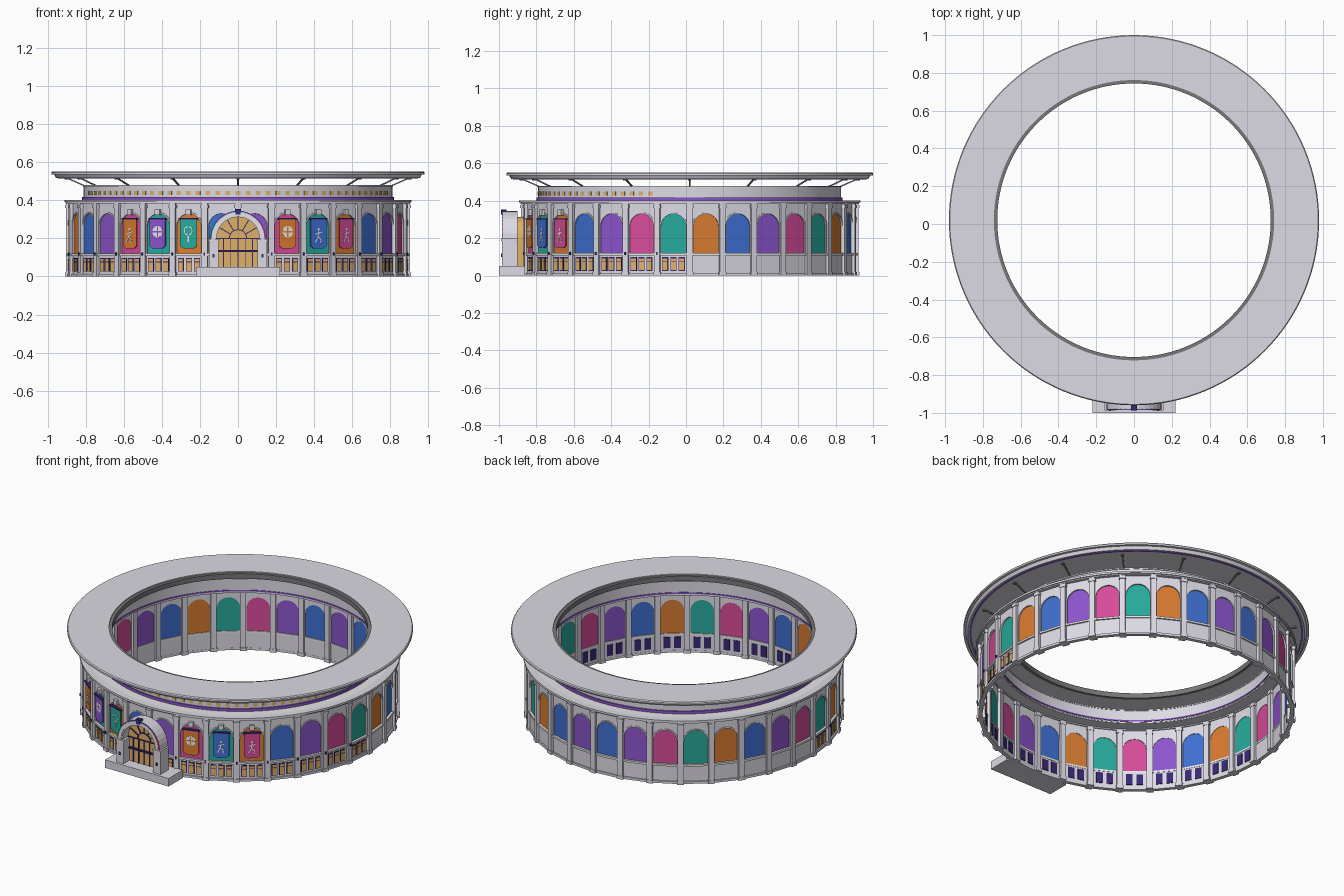
import bpy, bmesh
from math import sin, cos, pi, radians, hypot
from mathutils import Matrix

cube = bpy.data.objects.get("Cube")
if cube:
    bpy.data.objects.remove(cube, do_unlink=True)

CY = 0.02            # centre of the ring in y
BAYS = 32
STEP = 2 * pi / BAYS

COLOURS = {
    "stone": (0.72, 0.70, 0.77), "white": (0.90, 0.89, 0.90), "dark_grey": (0.19, 0.19, 0.20),
    "gold": (0.74, 0.44, 0.14), "indigo": (0.04, 0.02, 0.17), "purple": (0.26, 0.09, 0.61),
    "pink": (0.68, 0.07, 0.32), "teal": (0.02, 0.40, 0.33), "orange": (0.70, 0.20, 0.03),
    "blue": (0.05, 0.16, 0.65)}
NAMES = list(COLOURS)
MATS = []
for name, rgb in COLOURS.items():
    m = bpy.data.materials.new(name)
    m.use_nodes = True
    m.diffuse_color = (*rgb, 1)
    m.node_tree.nodes["Principled BSDF"].inputs["Base Color"].default_value = (*rgb, 1)
    MATS.append(m)

parts = {}


def mesh_for(part):
    return parts.setdefault(part, bmesh.new())


def prism(part, mat, pts, r0, r1, a=0.0):
    """Extrude an (x, z) outline between radii r0 and r1, turned by a from the front."""
    bm = mesh_for(part)
    M = Matrix.Translation((0, CY, 0)) @ Matrix.Rotation(a, 4, "Z")
    rings = [[bm.verts.new(M @ Matrix.Translation((x, -r, z)).translation) for x, z in pts]
             for r in (r0, r1)]
    faces = [bm.faces.new(rings[0]), bm.faces.new(rings[1][::-1])]
    for i in range(len(pts)):
        j = (i + 1) % len(pts)
        faces.append(bm.faces.new((rings[0][j], rings[0][i], rings[1][i], rings[1][j])))
    bmesh.ops.recalc_face_normals(bm, faces=faces)
    for f in faces:
        f.material_index = NAMES.index(mat)


def box(part, mat, x0, x1, z0, z1, r0, r1, a=0.0):
    prism(part, mat, [(x0, z0), (x1, z0), (x1, z1), (x0, z1)], r0, r1, a)


def bar(part, mat, p, q, w, r0, r1, a=0.0):
    dx, dz = q[0] - p[0], q[1] - p[1]
    k = w / 2 / hypot(dx, dz)
    nx, nz = -dz * k, dx * k
    prism(part, mat, [(p[0] + nx, p[1] + nz), (p[0] - nx, p[1] - nz),
                      (q[0] - nx, q[1] - nz), (q[0] + nx, q[1] + nz)], r0, r1, a)


def arc(rad, cz, a0=0.0, a1=pi, n=16):
    return [(rad * cos(a0 + (a1 - a0) * i / n), cz + rad * sin(a0 + (a1 - a0) * i / n))
            for i in range(n + 1)]


def arch(hw, z0, zs):
    return [(hw, z0)] + arc(hw, zs) + [(-hw, z0)]


def arch_band(part, mat, outer, inner, z0, zs, r0, r1, a=0.0):
    prism(part, mat, arch(outer, z0, zs) + arch(inner, z0, zs)[::-1], r0, r1, a)


def ring(part, profile, seg=128):
    """Lathe a closed list of (radius, z, colour of the edge that follows)."""
    bm = mesh_for(part)
    loops = [[bm.verts.new((r * sin(2 * pi * i / seg), CY - r * cos(2 * pi * i / seg), z))
              for i in range(seg)] for r, z, _ in profile]
    faces = []
    for k, (_, _, mat) in enumerate(profile):
        A, B = loops[k], loops[(k + 1) % len(loops)]
        for i in range(seg):
            j = (i + 1) % seg
            f = bm.faces.new((A[i], A[j], B[j], B[i]))
            f.material_index = NAMES.index(mat)
            f.smooth = True
            faces.append(f)
    bmesh.ops.recalc_face_normals(bm, faces=faces)


def band(part, mat, r0, r1, z0, z1):
    ring(part, [(r0, z0, mat), (r1, z0, mat), (r1, z1, mat), (r0, z1, mat)])


# Wall bays, going round from the front
CYCLE = ["purple", "pink", "teal", "orange", "blue"]
HW, SILL, SPRING = 0.067, 0.115, 0.263
for k in range(-16, 16):
    a = (k + 0.5) * STEP
    w = 0.087
    opening = arch(HW, SILL, SPRING)
    prism("arcade_wall", "stone", [(-w, SILL), (-w, 0.385), (w, 0.385), (w, SILL)] + opening,
          0.871, 0.885, a)
    prism("arch_panels", CYCLE[k % 5], arch(HW + 0.002, SILL, SPRING), 0.874, 0.88, a)
    arch_band("arch_trim", "stone", HW + 0.008, HW, SILL, SPRING, 0.884, 0.889, a)
    box("base_wall", "stone", -w, w, 0, SILL, 0.871, 0.885, a)
    box("plinth", "stone", -w, w, 0, 0.014, 0.870, 0.893, a)
    box("sill", "white", -w, w, 0.108, 0.12, 0.869, 0.894, a)
    # Ground floor windows in the front half
    if -8 <= k < 8:
        for x in (-0.044, 0, 0.044):
            box("window_frames", "indigo", x - 0.017, x + 0.017, 0.025, 0.098, 0.884, 0.888, a)
            box("window_panes", "gold", x - 0.0135, x + 0.0135, 0.029, 0.074, 0.887, 0.890, a)
            box("window_panes", "gold", x - 0.0135, x + 0.0135, 0.078, 0.092, 0.887, 0.890, a)
        for x in (-0.03, 0.03):
            box("inner_windows", "indigo", x - 0.019, x + 0.019, 0.03, 0.098, 0.867, 0.873, a)
    # Pier on the joint between two bays
    b = k * STEP
    box("piers", "stone", -0.016, 0.016, 0, 0.385, 0.858, 0.903, b)
    box("pier_bases", "stone", -0.02, 0.02, 0, 0.02, 0.856, 0.907, b)
    box("pier_caps", "stone", -0.02, 0.02, 0.36, 0.376, 0.856, 0.907, b)
    if -8 < k < 8 and k:
        box("wall_lamps", "indigo", -0.004, 0.004, 0.11, 0.125, 0.902, 0.909, b)

# Banners with simple sport emblems
RUNNER = [((0, 0.235), (-0.004, 0.21)), ((-0.004, 0.21), (0.014, 0.195)),
          ((0.014, 0.195), (0.01, 0.175)), ((-0.004, 0.21), (-0.02, 0.18)),
          ((-0.018, 0.222), (0.02, 0.234))]
EMBLEM = {-4: ("orange", "runner"), -3: ("purple", "ball"), -2: ("teal", "racket"),
          1: ("orange", "ball"), 2: ("blue", "runner"), 3: ("pink", "runner")}
for k, (colour, kind) in EMBLEM.items():
    a = (k + 0.5) * STEP
    prism("banners", colour, [(-0.046, 0.3), (-0.046, 0.16), (-0.025, 0.146), (0.025, 0.146),
                              (0.046, 0.16), (0.046, 0.3)], 0.89, 0.897, a)
    box("banner_rods", "indigo", -0.052, 0.052, 0.299, 0.306, 0.885, 0.902, a)
    box("banner_keystones", "stone", -0.014, 0.014, 0.322, 0.352, 0.884, 0.902, a)
    if kind == "runner":
        for p, q in RUNNER:
            bar("emblems", "white", p, q, 0.006, 0.896, 0.899, a)
        prism("emblems", "white", arc(0.007, 0.247, 0, 2 * pi * 11 / 12, 11), 0.896, 0.899, a)
    elif kind == "ball":
        prism("emblems", "white", arc(0.03, 0.235, 0, 2 * pi * 23 / 24, 23), 0.896, 0.898, a)
        for t in (0, pi / 2):
            d = (0.028 * cos(t), 0.028 * sin(t))
            bar("emblems", colour, (-d[0], 0.235 - d[1]), (d[0], 0.235 + d[1]), 0.006, 0.897, 0.899, a)
    else:
        loop = arc(0.024, 0.24, -pi / 2, 1.49 * pi, 24)
        prism("emblems", "white", loop + arc(0.019, 0.24, 1.49 * pi, -pi / 2, 24), 0.896, 0.899, a)
        bar("emblems", "white", (0, 0.216), (0, 0.18), 0.006, 0.896, 0.899, a)

# Cornice, deck and upper drum
band("cornice", "stone", 0.865, 0.905, 0.383, 0.39)
band("cornice_lip", "stone", 0.87, 0.912, 0.39, 0.402)
ring("deck", [(0.80, 0.39, "stone"), (0.90, 0.39, "white"), (0.90, 0.4, "white"), (0.80, 0.4, "white")])
band("drum", "stone", 0.798, 0.81, 0.395, 0.478)
band("drum_band", "purple", 0.805, 0.818, 0.402, 0.418)
band("drum_inner_band", "purple", 0.794, 0.8, 0.402, 0.41)
band("drum_rim", "stone", 0.795, 0.815, 0.472, 0.48)
for i in range(-20, 21):
    box("drum_windows", "gold", -0.012, 0.012, 0.428, 0.45, 0.806, 0.813, i * radians(3.75))

# Roof ring with soffit, rim and struts
ring("roof", [(0.742, 0.535, "stone"), (0.98, 0.535, "stone"), (0.98, 0.545, "stone"),
              (0.975, 0.551, "stone"), (0.742, 0.551, "stone")])
ring("roof_soffit", [(0.732, 0.517, "stone"), (0.955, 0.517, "stone"), (0.965, 0.535, "stone"),
                     (0.732, 0.535, "stone")])
band("roof_inner_rim", "dark_grey", 0.724, 0.742, 0.514, 0.545)
band("soffit_band", "purple", 0.935, 0.945, 0.514, 0.518)
for i in range(16):
    a = i * pi / 8
    bar("roof_struts", "dark_grey", (0.803, 0.475), (0.905, 0.52), 0.007, -0.004, 0.004, a - pi / 2)
    box("strut_plates", "dark_grey", -0.008, 0.008, 0.509, 0.518, 0.89, 0.91, a)

# Entrance porch: step, side piers, arch and fan window
box("porch_base", "stone", -0.22, 0.22, 0, 0.05, 0.88, 1.02)
arch_band("porch_arch", "stone", 0.145, 0.112, 0.05, 0.20, 0.92, 1.0)
arch_band("porch_arch_face", "white", 0.138, 0.120, 0.19, 0.20, 0.996, 1.004)
prism("porch_window", "gold", arch(0.114, 0.05, 0.20), 0.885, 0.945)
for s in (-1, 1):
    x0, x1 = sorted((s * 0.102, s * 0.152))
    box("porch_piers", "stone", x0, x1, 0.05, 0.19, 0.925, 1.004)
    box("porch_pier_caps", "stone", x0 - 0.004, x1 + 0.004, 0.185, 0.197, 0.92, 1.008)
    box("porch_lamps", "indigo", s * 0.128 - 0.005, s * 0.128 + 0.005, 0.1, 0.118, 1.003, 1.01)
for i, c in enumerate(["pink", "purple", "blue", "purple", "teal"]):
    a0, a1 = i * pi / 5, (i + 1) * pi / 5
    prism("porch_arch_accent", c, arc(0.1445, 0.20, a0, a1, 6) + arc(0.138, 0.20, a1, a0, 6), 0.998, 1.003)
prism("porch_keystone", "indigo", [(-0.012, 0.325), (0.012, 0.325), (0.017, 0.354), (-0.017, 0.354)], 0.98, 1.008)
for i in range(1, 6):
    t = i * pi / 6
    bar("porch_mullions", "indigo", (0.045 * cos(t), 0.2 + 0.045 * sin(t)),
        (0.112 * cos(t), 0.2 + 0.112 * sin(t)), 0.005, 0.943, 0.951)
arch_band("porch_mullions", "indigo", 0.048, 0.043, 0.199, 0.20, 0.943, 0.951)
for x in (-0.075, -0.038, 0, 0.038, 0.075):
    box("porch_mullions", "indigo", x - 0.0025, x + 0.0025, 0.05, 0.2, 0.943, 0.951)
box("porch_mullions", "indigo", -0.112, 0.112, 0.197, 0.202, 0.943, 0.951)
box("porch_door_beam", "indigo", -0.112, 0.112, 0.129, 0.139, 0.941, 0.957)

# Turn the collected meshes into objects
for part, bm in parts.items():
    me = bpy.data.meshes.new(part)
    used = sorted({f.material_index for f in bm.faces})
    for f in bm.faces:
        f.material_index = used.index(f.material_index)
    bm.to_mesh(me)
    bm.free()
    for i in used:
        me.materials.append(MATS[i])
    ob = bpy.data.objects.new(part, me)
    bpy.context.collection.objects.link(ob)
    if me.polygons[0].use_smooth:
        bpy.ops.object.select_all(action="DESELECT")
        ob.select_set(True)
        bpy.context.view_layer.objects.active = ob
        bpy.ops.object.shade_smooth_by_angle(angle=radians(30))
